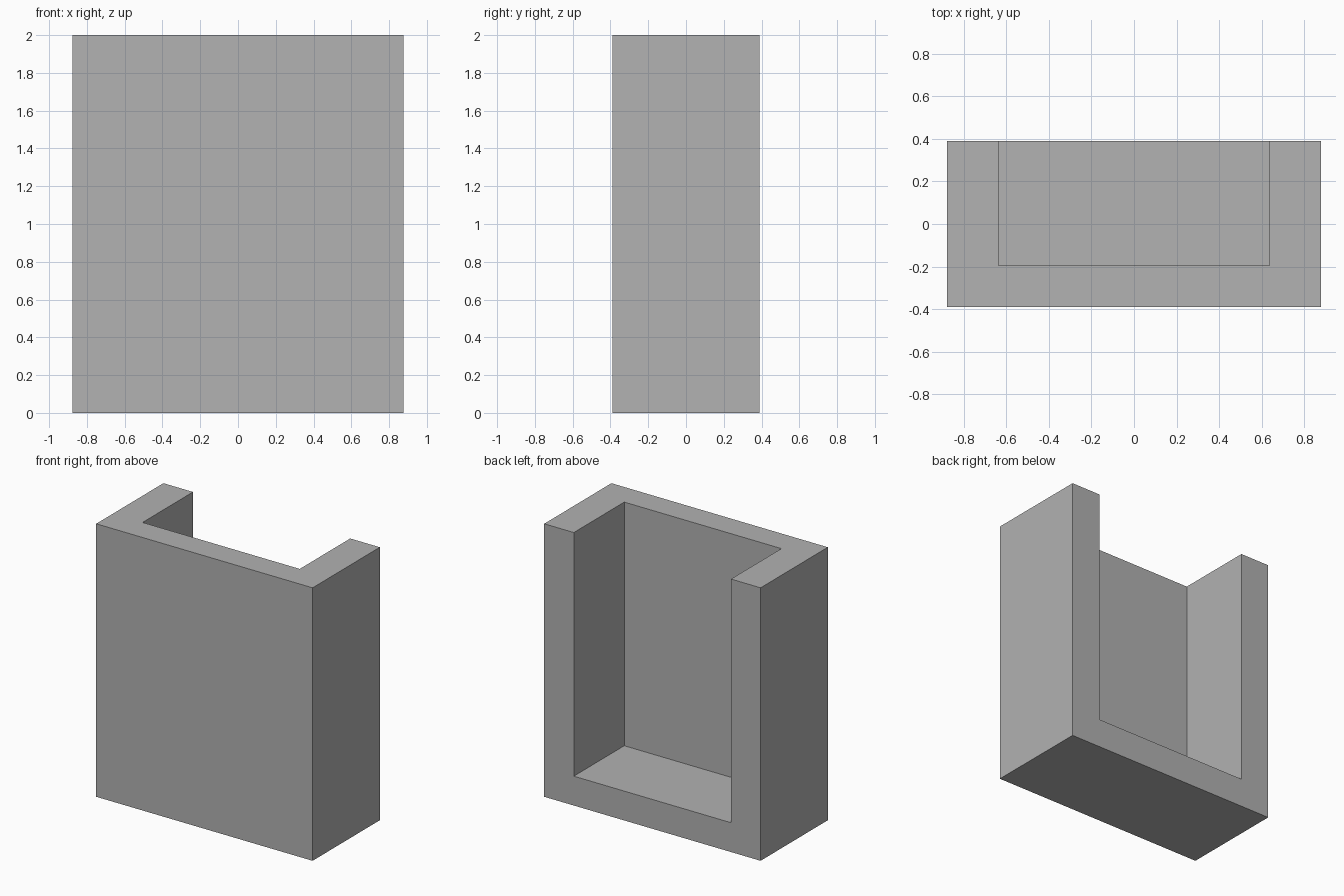
import bpy
import bmesh

cube = bpy.data.objects.get("Cube")
if cube:
    bpy.data.objects.remove(cube, do_unlink=True)

# Overall half sizes, and the pocket open at the top and back
HALF_X, HALF_Y, HEIGHT = 0.877, 0.389, 2.0
POCKET_X, POCKET_FRONT, FLOOR = 0.637, -0.195, 0.215

grey = bpy.data.materials.new("plain_grey")
grey.use_nodes = True
colour = (0.445, 0.445, 0.445, 1)
grey.diffuse_color = colour
grey.node_tree.nodes["Principled BSDF"].inputs["Base Color"].default_value = colour

# U-shaped back profile, extruded towards the pocket front
u_profile = [(-HALF_X, 0), (HALF_X, 0), (HALF_X, HEIGHT), (POCKET_X, HEIGHT),
             (POCKET_X, FLOOR), (-POCKET_X, FLOOR), (-POCKET_X, HEIGHT), (-HALF_X, HEIGHT)]
bm = bmesh.new()
back = [bm.verts.new((x, HALF_Y, z)) for x, z in u_profile]
inner = [bm.verts.new((x, POCKET_FRONT, z)) for x, z in u_profile]
front = [bm.verts.new((x, -HALF_Y, z)) for x, z in u_profile]


def bridge(a, b, edges):
    for i in edges:
        j = (i + 1) % len(a)
        bm.faces.new((a[i], a[j], b[j], b[i]))


# Outer walls, pocket walls and rim
bm.faces.new(back)
bridge(back, inner, range(8))
bridge(inner, front, (0, 1, 2, 7 - 1, 7))

# Pocket back wall, top rim of the front panel and solid front face
bm.faces.new((inner[3], inner[4], inner[5], inner[6]))
bm.faces.new((inner[3], inner[6], front[6], front[3]))
bm.faces.new([front[i] for i in (0, 1, 2, 3, 6, 7)])
for i in (5, 4):
    bm.verts.remove(front[i])

bmesh.ops.recalc_face_normals(bm, faces=bm.faces)
bmesh.ops.dissolve_limit(bm, angle_limit=0.01, verts=bm.verts, edges=bm.edges)
mesh = bpy.data.meshes.new("open_backed_housing")
bm.to_mesh(mesh)
bm.free()
mesh.materials.append(grey)
housing = bpy.data.objects.new("open_backed_housing", mesh)
bpy.context.collection.objects.link(housing)
